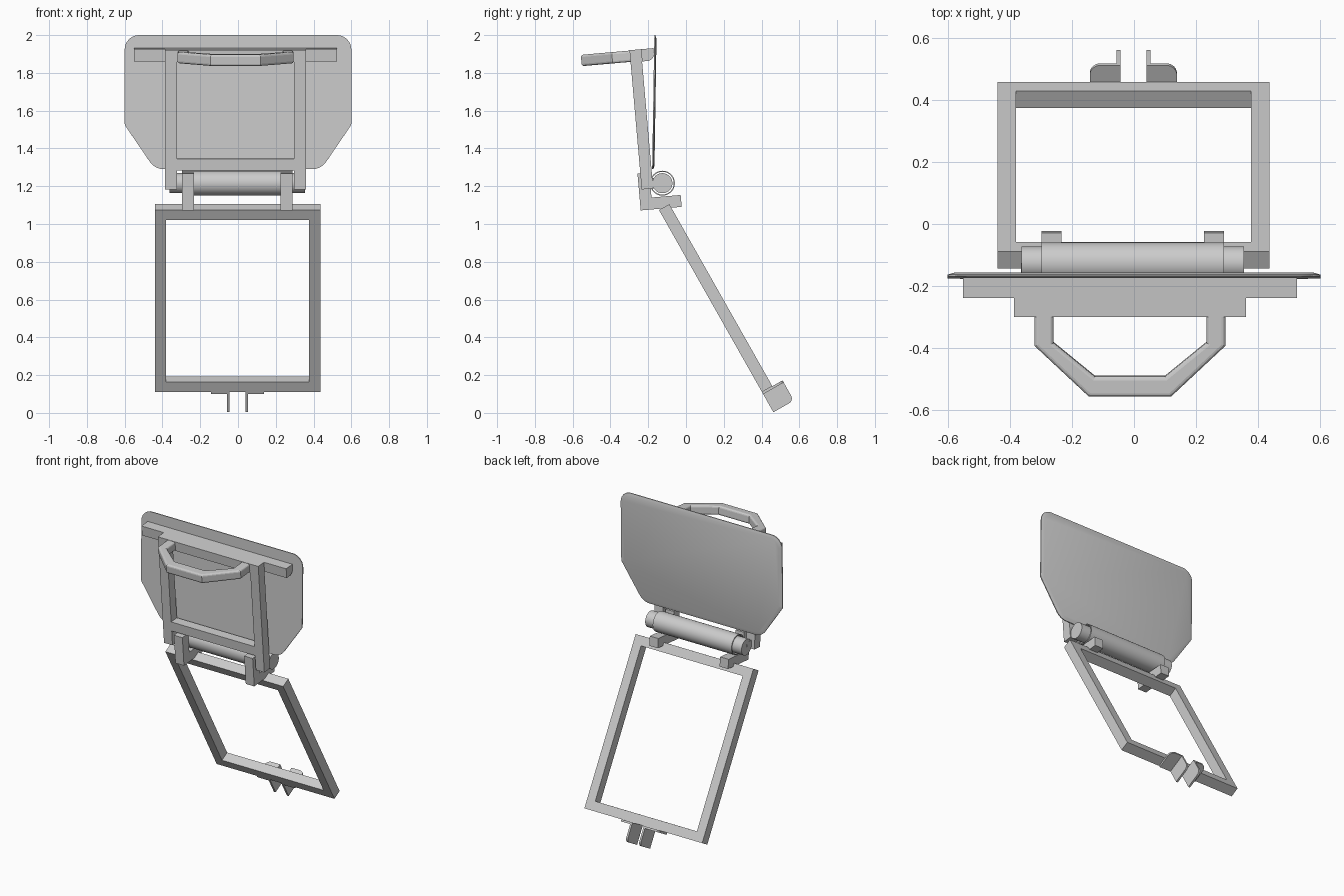
import bpy, bmesh, math
from mathutils import Matrix, Vector

if "Cube" in bpy.data.objects:
    bpy.data.objects.remove(bpy.data.objects["Cube"], do_unlink=True)

grey = bpy.data.materials.new("plain grey")
grey.use_nodes = True
grey.diffuse_color = (0.6, 0.6, 0.6, 1)
grey.node_tree.nodes["Principled BSDF"].inputs["Base Color"].default_value = (0.6, 0.6, 0.6, 1)


def tilt(x, y, z, degrees):
    return Matrix.Translation((x, y, z)) @ Matrix.Rotation(math.radians(degrees), 4, "X")


# Tilted working spaces: x across, y through the thickness, z along the frame
UPPER = tilt(-0.013, -0.299, 1.92, 5)
HINGE = tilt(-0.004, -0.299, 1.92, 5)
LOWER = tilt(-0.002, -0.143, 1.074, 29.5)
SHIELD = tilt(0, -0.179, 1.29, -0.9)
BARREL = Matrix.Translation((-0.004, -0.125, 1.216))


def finish(name, bm, space, smooth=False):
    bmesh.ops.recalc_face_normals(bm, faces=bm.faces)
    mesh = bpy.data.meshes.new(name)
    bm.to_mesh(mesh)
    bm.free()
    mesh.materials.append(grey)
    obj = bpy.data.objects.new(name, mesh)
    bpy.context.collection.objects.link(obj)
    obj.matrix_world = space
    if smooth:
        bpy.ops.object.select_all(action="DESELECT")
        obj.select_set(True)
        bpy.context.view_layer.objects.active = obj
        bpy.ops.object.shade_smooth_by_angle(angle=math.radians(30))
    return obj


def rounded(corners, steps=6):
    """Outline from (u, v, radius) corners, each rounded by its radius."""
    out = []
    for i, (u, v, r) in enumerate(corners):
        p = Vector((u, v))
        if r == 0:
            out.append(p)
            continue
        d1 = (Vector(corners[i - 1][:2]) - p).normalized()
        d2 = (Vector(corners[(i + 1) % len(corners)][:2]) - p).normalized()
        half = math.acos(d1.dot(d2)) / 2
        centre = p + (d1 + d2).normalized() * r / math.sin(half)
        start = p + d1 * r / math.tan(half) - centre
        end = p + d2 * r / math.tan(half) - centre
        out += [centre + start.lerp(end, k / steps).normalized() * r for k in range(steps + 1)]
    return out


def prism(name, outline, axis, lo, hi, space, smooth=False, rim=0):
    """Extrude an outline along an axis; rim slopes the edge of the far face."""
    bm = bmesh.new()
    verts = []
    for p in outline:
        co = list(p)
        co.insert(axis, lo)
        verts.append(bm.verts.new(co))
    base = bm.faces.new(verts)
    ext = bmesh.ops.extrude_face_region(bm, geom=[base], use_keep_orig=True)
    move = Vector((0, 0, 0))
    move[axis] = hi - lo
    moved = [g for g in ext["geom"] if isinstance(g, bmesh.types.BMVert)]
    bmesh.ops.translate(bm, verts=moved, vec=move)
    bmesh.ops.recalc_face_normals(bm, faces=bm.faces)
    if rim:
        far = [f for f in bm.faces if all(v in moved for v in f.verts)]
        bmesh.ops.inset_region(bm, faces=far, thickness=rim, depth=0.006)
    return finish(name, bm, space, smooth)


def box(name, x, y, z, space):
    return prism(name, [(x[0], y[0]), (x[1], y[0]), (x[1], y[1]), (x[0], y[1])],
                 2, z[0], z[1], space)


def frame(name, half, height, bar, depth, space):
    """Rectangular frame hanging down from the top of its space."""
    bm = bmesh.new()
    loops = []
    for y in (0, depth):
        for m in (0, bar):
            x, lo, hi = half - m, m - height, -m
            loops.append([bm.verts.new(c) for c in ((-x, y, lo), (x, y, lo), (x, y, hi), (-x, y, hi))])
    front_out, front_in, back_out, back_in = loops
    for a, b in ((front_out, front_in), (front_in, back_in), (back_in, back_out), (back_out, front_out)):
        for i in range(4):
            bm.faces.new((a[i - 1], a[i], b[i], b[i - 1]))
    return finish(name, bm, space)


def circle(radius, n=48):
    return [(radius * math.cos(2 * math.pi * i / n), radius * math.sin(2 * math.pi * i / n))
            for i in range(n)]


# Lower and upper frames
frame("lower_frame", 0.438, 1.107, 0.06, 0.063, LOWER)
frame("upper_frame", 0.373, 0.64, 0.063, 0.061, UPPER)

# Crossbar behind the upper frame, rounded at its lower back edge
prism("crossbar", rounded([(0.061, 0, 0), (0.127, 0, 0), (0.127, -0.065, 0.035), (0.061, -0.065, 0)]),
      0, -0.538, 0.538, UPPER, True)

# Faceted grab handle
side = [(0.307, 0.02), (0.307, -0.095), (0.132, -0.259)]
inner = [(0.113, -0.194), (0.246, -0.085), (0.246, 0.02)]
outline = side + [(-u, v) for u, v in reversed(side)]
outline += [(-u, v) for u, v in reversed(inner)] + inner
handle = prism("handle", outline, 2, -0.062, -0.002, UPPER)
bevel = handle.modifiers.new("soft_edges", "BEVEL")
bevel.width = 0.012
bevel.segments = 3
bevel.limit_method = "ANGLE"
bevel.angle_limit = math.radians(60)

# Shield plate with cut lower corners and a sloped rim
right = [(0.44, 0, 0.09), (0.6, 0.235, 0.03), (0.6, 0.71, 0.075)]
prism("shield_plate", rounded(right + [(-u, v, r) for u, v, r in reversed(right)]),
      1, 0, 0.006, SHIELD, True, rim=0.02)

# Hinge barrel: rod inside an open sleeve
prism("hinge_rod", circle(0.053), 0, -0.358, 0.358, BARREL, True)
sleeve = bmesh.new()
rings = [[sleeve.verts.new((x, u, v)) for u, v in circle(r)]
         for x, r in ((-0.293, 0.066), (0.293, 0.066), (0.293, 0.06), (-0.293, 0.06))]
for k in range(4):
    a, b = rings[k], rings[(k + 1) % 4]
    for i in range(len(a)):
        sleeve.faces.new((a[i - 1], a[i], b[i], b[i - 1]))
finish("hinge_sleeve", sleeve, BARREL, True)

for s, label in ((1, "left"), (-1, "right")):
    def span(p, q):
        return sorted((s * p, s * q))

    # Stile feet that reach back to the rod
    box(label + "_stile_foot", span(0.31, 0.373), (0, 0.061), (-0.74, -0.64), UPPER)
    box(label + "_rod_lug", span(0.31, 0.35), (0.061, 0.11), (-0.74, -0.685), UPPER)

    # L-shaped hinge arms
    x0, x1 = span(0.23, 0.293)
    prism(label + "_hinge_arm", [(-0.015, -0.655), (0.048, -0.655), (0.048, -0.787),
                                 (0.203, -0.787), (0.203, -0.85), (-0.015, -0.85)],
          0, x0, x1, HINGE)

    # Angle brackets at the foot of the lower frame
    x0, x1 = span(0.042, 0.055)
    prism(label + "_bracket_web", rounded([(0, -1.107, 0), (0.125, -1.107, 0),
                                           (0.125, -1.23, 0.03), (0, -1.23, 0)]),
          0, x0, x1, LOWER, True)
    prism(label + "_bracket_flange", rounded([(s * 0.05, 0, 0), (s * 0.14, 0, 0),
                                              (s * 0.14, 0.125, 0.035), (s * 0.05, 0.125, 0)]),
          2, -1.12, -1.107, LOWER, True)
